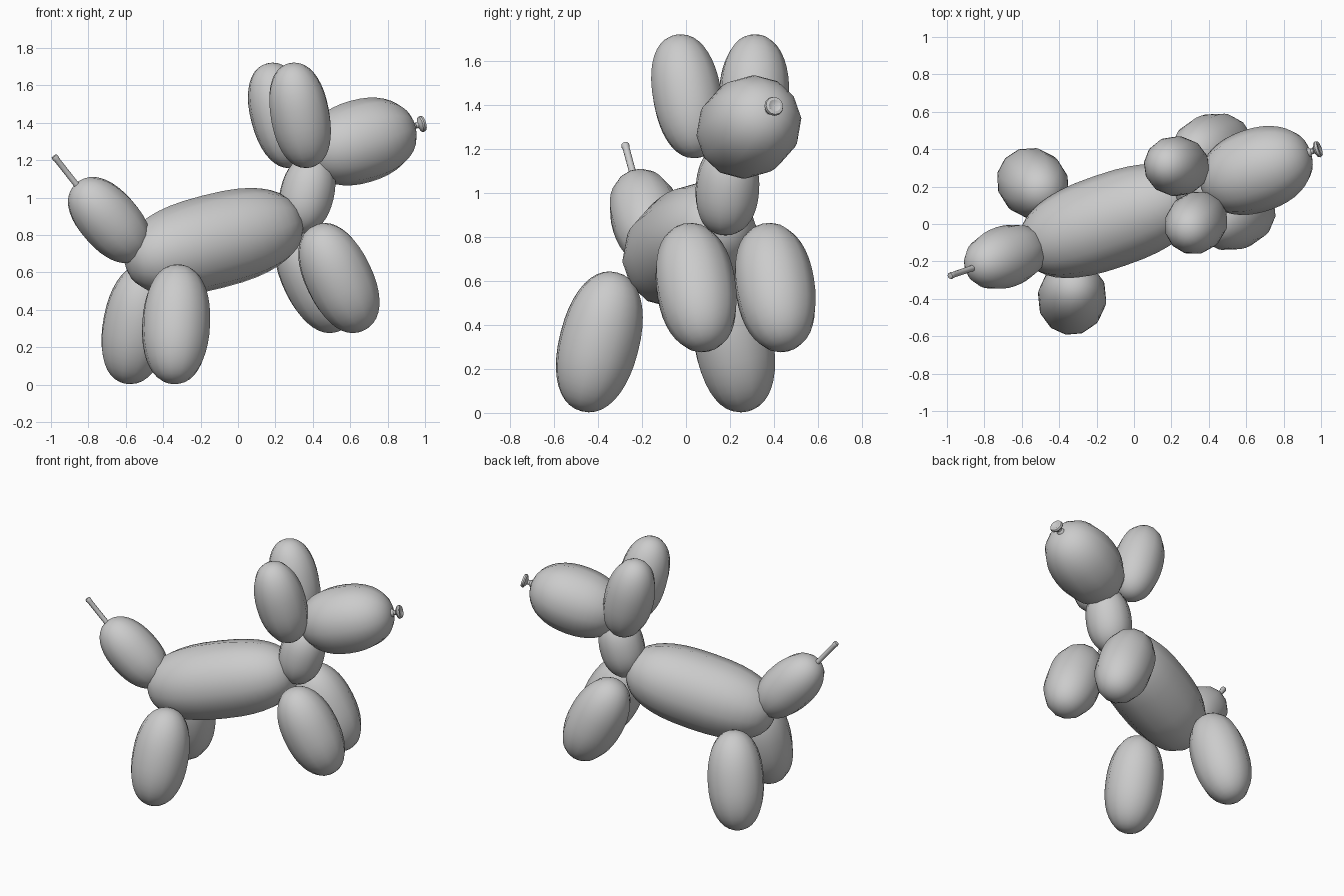
import bpy, bmesh, math
from mathutils import Vector, Matrix

if "Cube" in bpy.data.objects:
    bpy.data.objects.remove(bpy.data.objects["Cube"])

YAW = Matrix.Rotation(math.radians(19), 3, 'Z')
MID = 0.058          # sideways offset of the symmetry plane
SIDES = 12


def lathe(name, centre, axis, profile, sides=SIDES):
    """Spin (radius, height) points about an axis; coordinates are forward, left, up."""
    d = (YAW @ Vector(axis)).normalized()
    c = YAW @ (Vector(centre) + Vector((0, MID, 0)))
    rot = d.to_track_quat('Z', 'Y').to_matrix()
    bm = bmesh.new()
    rings = []
    for r, h in profile:
        if r < 1e-5:
            rings.append([bm.verts.new(c + rot @ Vector((0, 0, h)))])
        else:
            rings.append([bm.verts.new(c + rot @ Vector((
                r * math.cos(2 * math.pi * i / sides),
                r * math.sin(2 * math.pi * i / sides), h))) for i in range(sides)])
    for a, b in zip(rings, rings[1:]):
        for i in range(sides):
            j = (i + 1) % sides
            quad = [a[i % len(a)], a[j % len(a)], b[j % len(b)], b[i % len(b)]]
            bm.faces.new(list(dict.fromkeys(quad)))
    bmesh.ops.recalc_face_normals(bm, faces=bm.faces)
    mesh = bpy.data.meshes.new(name)
    bm.to_mesh(mesh)
    bm.free()
    ob = bpy.data.objects.new(name, mesh)
    bpy.context.collection.objects.link(ob)
    bpy.ops.object.select_all(action='DESELECT')
    ob.select_set(True)
    bpy.context.view_layer.objects.active = ob
    bpy.ops.object.shade_smooth_by_angle(angle=math.radians(30))
    return ob


def balloon(name, centre, axis, half, radius, p=2.2, steps=20):
    """Slightly plump ellipsoid bubble."""
    prof = []
    for i in range(steps + 1):
        t = math.pi * i / steps
        s = 0 if i in (0, steps) else math.sin(t) ** (2 / p)
        k = math.cos(t)
        prof.append((radius * s, -half * math.copysign(abs(k) ** (2 / p), k)))
    return lathe(name, centre, axis, prof)


# torso, neck and head along the symmetry plane
balloon("body", (-0.12, 0, 0.765), (0.972, 0, 0.235), 0.50, 0.253, p=2.5)
balloon("neck", (0.41, 0, 1.02), (0.25, 0, 0.97), 0.215, 0.147)
balloon("head", (0.71, 0, 1.30), (0.965, 0, 0.26), 0.312, 0.224)

# legs and ears in mirrored pairs
for side, s in (("left", 1), ("right", -1)):
    balloon("rear_leg_" + side, (-0.441, s * 0.323, 0.323), (0.12, -s * 0.22, 0.96), 0.326, 0.184)
    balloon("front_leg_" + side, (0.525, s * 0.19, 0.57), (-0.45, 0, 0.89), 0.312, 0.183)
    balloon("ear_" + side, (0.316, s * 0.16, 1.44), (-0.23, s * 0.11, 0.96), 0.287, 0.161)

# tail bubble with its thin uninflated end
balloon("tail", (-0.708, 0, 0.88), (-0.69, 0, 0.72), 0.268, 0.165)
lathe("tail_tip", (-0.89, 0, 1.065), (-0.64, 0, 0.77),
      [(0, -0.03), (0.019, -0.03), (0.016, 0.02), (0.016, 0.18), (0.019, 0.192),
       (0.016, 0.204), (0, 0.208)])

# knotted nozzle at the nose
lathe("nozzle", (1.01, 0, 1.381), (0.965, 0, 0.26),
      [(0, -0.02), (0.03, -0.02), (0.025, 0.003), (0.016, 0.014), (0.016, 0.028),
       (0.042, 0.042), (0.045, 0.05), (0.041, 0.062), (0.028, 0.064), (0, 0.05)])
